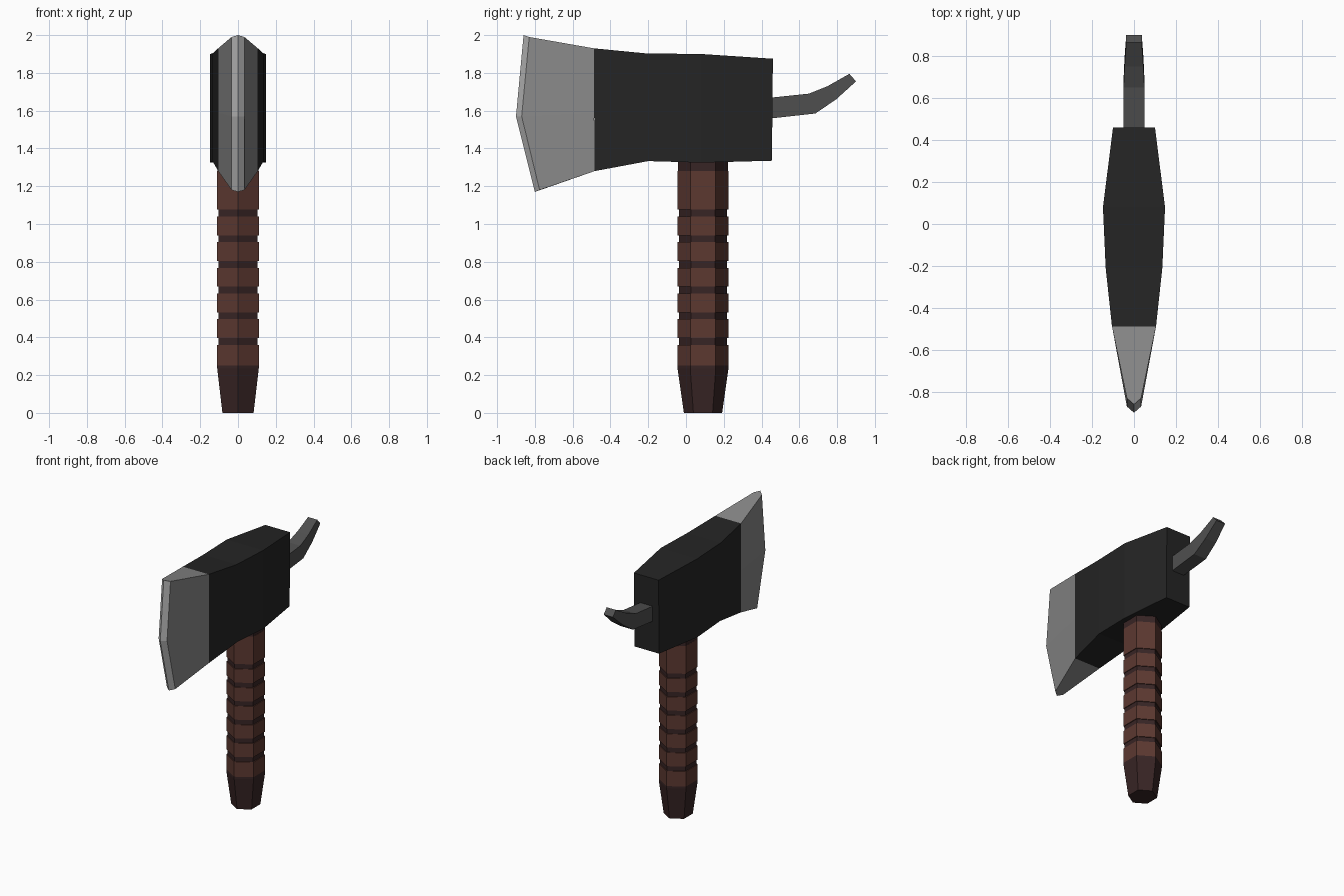
import bpy
import bmesh
from math import cos, sin, pi

cube = bpy.data.objects.get("Cube")
if cube:
    bpy.data.objects.remove(cube, do_unlink=True)


def material(name, rgb):
    mat = bpy.data.materials.new(name)
    mat.use_nodes = True
    mat.diffuse_color = (*rgb, 1)
    mat.node_tree.nodes["Principled BSDF"].inputs["Base Color"].default_value = (*rgb, 1)
    return mat


black = material("black_iron", (0.018, 0.018, 0.018))
steel = material("grey_steel", (0.25, 0.25, 0.25))
bright = material("bright_edge", (0.46, 0.46, 0.46))
dark_steel = material("dark_steel", (0.078, 0.078, 0.078))
brown = material("brown_leather", (0.107, 0.04, 0.03))
dark_wood = material("dark_wood", (0.039, 0.018, 0.018))


def loft(name, rings, mats, pick=lambda ring, side: 0):
    """Skin a stack of equal rings, cap both ends, pick a material per face."""
    bm = bmesh.new()
    loops = [[bm.verts.new(p) for p in ring] for ring in rings]
    n = len(rings[0])
    for r in range(len(loops) - 1):
        a, b = loops[r], loops[r + 1]
        for s in range(n):
            t = (s + 1) % n
            bm.faces.new((a[s], a[t], b[t], b[s])).material_index = pick(r, s)
    bm.faces.new(loops[0])
    bm.faces.new(loops[-1])
    bmesh.ops.recalc_face_normals(bm, faces=bm.faces)
    mesh = bpy.data.meshes.new(name)
    bm.to_mesh(mesh)
    bm.free()
    for mat in mats:
        mesh.materials.append(mat)
    obj = bpy.data.objects.new(name, mesh)
    bpy.context.collection.objects.link(obj)
    return obj


def hexagon(z, scale):
    return [(0.127 * scale * cos(a), 0.09 + 0.135 * scale * sin(a), z)
            for a in (pi / 6 + i * pi / 3 for i in range(6))]


def slab(half, y_top, z_top, y_low, z_low):
    return [(-half, y_low, z_low), (half, y_low, z_low),
            (half, y_top, z_top), (-half, y_top, z_top)]


# Tapered pommel
loft("pommel", [hexagon(0, 0.75), hexagon(0.235, 1), hexagon(0.25, 1)], [dark_wood])

# Ribbed grip: broad bands separated by shallow dark grooves
for i in range(6):
    low = 0.25 if i == 0 else 0.26 + 0.136 * i
    groove = 0.36 + 0.136 * i
    loft(f"grip_band_{i + 1}", [hexagon(low, 1), hexagon(groove, 1)], [brown])
    loft(f"grip_groove_{i + 1}",
         [hexagon(groove, 0.95), hexagon(groove + 0.036, 0.95)], [dark_wood])
loft("grip_upper_band", [hexagon(1.076, 1), hexagon(1.28, 1)], [brown])
loft("handle_collar", [hexagon(1.28, 0.99), hexagon(1.4, 0.99)], [dark_wood])

# Axe head body, skinned from blade side to spike side
loft("head_body", [
    slab(0.105, -0.488, 1.93, -0.484, 1.28),
    slab(0.135, -0.21, 1.903, -0.2, 1.333),
    slab(0.148, 0.08, 1.9, 0.08, 1.325),
    slab(0.1, 0.46, 1.875, 0.455, 1.335),
], [black])

# Blade: each level gives root, shoulder and cutting-edge positions (y, z)
levels = [
    ((-0.484, 1.28), (-0.775, 1.18), (-0.80, 1.17)),
    ((-0.486, 1.59), (-0.87, 1.57), (-0.90, 1.57)),
    ((-0.488, 1.93), (-0.83, 1.99), (-0.86, 2.0)),
]
loft("blade",
     [[(-0.105, *root), (-0.034, *shoulder), (0, *edge),
       (0.034, *shoulder), (0.105, *root)] for root, shoulder, edge in levels],
     [steel, bright], lambda ring, side: int(side in (1, 2)))

# Upturned rear spike
loft("rear_spike", [
    slab(0.05, 0.44, 1.668, 0.44, 1.558),
    slab(0.05, 0.65, 1.69, 0.685, 1.585),
    slab(0.045, 0.75, 1.73, 0.795, 1.66),
    slab(0.037, 0.865, 1.795, 0.9, 1.755),
], [dark_steel])
